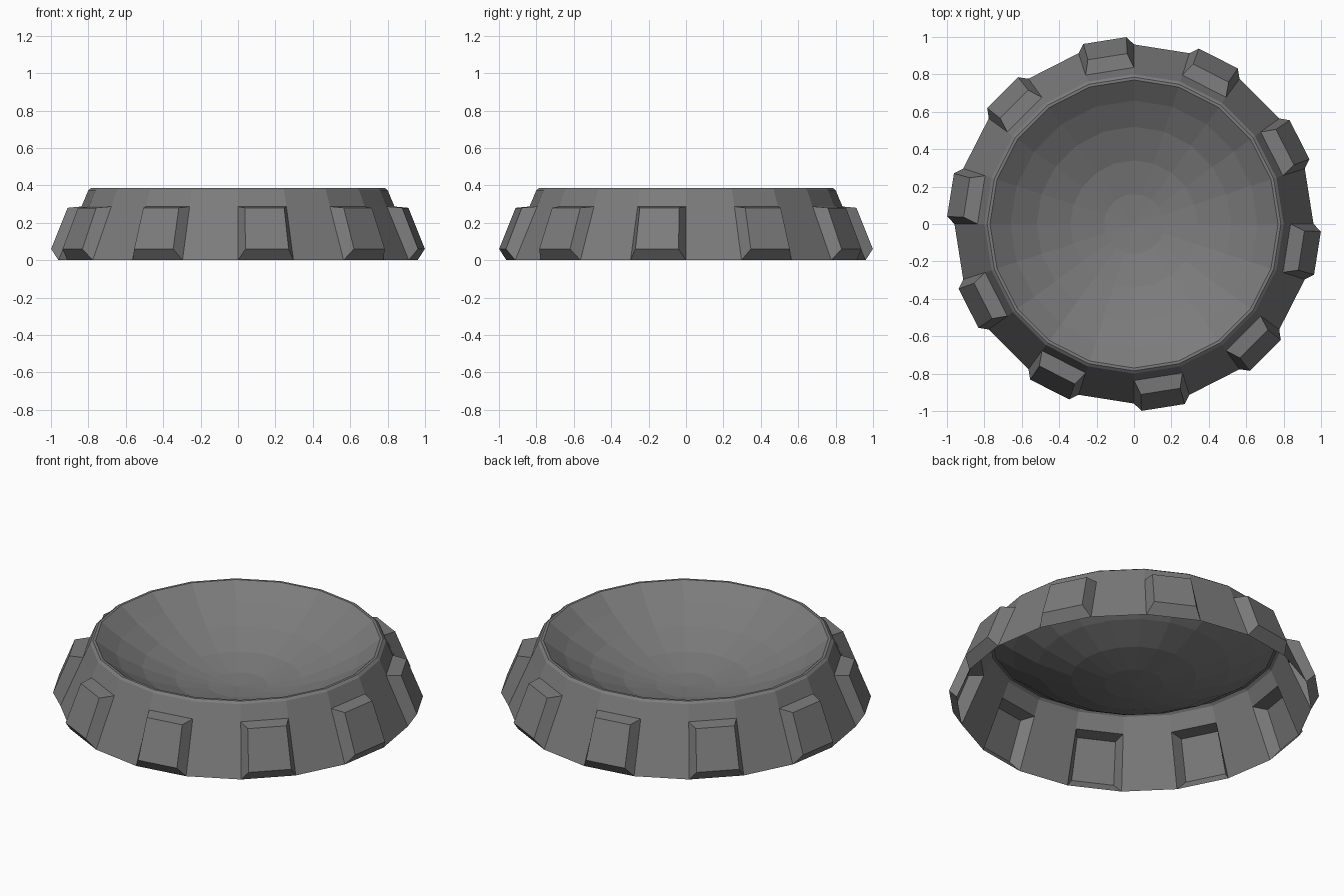
import bpy, bmesh
from math import radians, cos, sin, sqrt

if "Cube" in bpy.data.objects:
    bpy.data.objects.remove(bpy.data.objects["Cube"])

SIDES = 20
STEP = 360 / SIDES

dark = bpy.data.materials.new("dark_grey")
dark.diffuse_color = (0.2, 0.2, 0.2, 1)
dark.use_nodes = True
dark.node_tree.nodes["Principled BSDF"].inputs["Base Color"].default_value = dark.diffuse_color


def pt(r, deg, z):
    a = radians(deg)
    return (r * cos(a), r * sin(a), z)


def make_object(name, bm):
    mesh = bpy.data.meshes.new(name)
    bm.to_mesh(mesh)
    bm.free()
    mesh.materials.append(dark)
    obj = bpy.data.objects.new(name, mesh)
    bpy.context.collection.objects.link(obj)
    return obj


def lathe(bm, profile):
    """Faceted open surface of revolution; returns rings of verts and rows of quads."""
    rings = [[bm.verts.new(pt(r, i * STEP, z)) for i in range(SIDES)] for r, z in profile]
    rows = []
    for lo, hi in zip(rings, rings[1:]):
        rows.append([bm.faces.new((lo[i], lo[(i + 1) % SIDES], hi[(i + 1) % SIDES], hi[i]))
                     for i in range(SIDES)])
    return rings, rows


# Tapered outer ring, open underneath, with a narrow bevelled rim
bm = bmesh.new()
rings, rows = lathe(bm, [(0.96, 0), (0.837, 0.287), (0.80, 0.374),
                         (0.785, 0.386), (0.77, 0.386)])

# Raised hollow block on every second wall panel
for i in range(1, SIDES, 2):
    panel = rows[0][i]
    base = list(panel.verts)
    a, b = i * STEP + 2.3, (i + 1) * STEP - 2.3
    outer = [bm.verts.new(p) for p in (pt(1.0, a, 0.06), pt(1.0, b, 0.06),
                                       pt(0.912, b, 0.28), pt(0.912, a, 0.28))]
    bm.faces.remove(panel)
    bm.faces.new(outer)
    for k in range(4):
        n = (k + 1) % 4
        bm.faces.new((base[k], base[n], outer[n], outer[k]))
make_object("outer_ring", bm)

# Shallow dish: faceted spherical cap hung from the rim
bm = bmesh.new()
R, RIM_R, RIM_Z = 1.2, 0.77, 0.386
centre = RIM_Z + sqrt(R * R - RIM_R ** 2)
profile = [(r, centre - sqrt(R * R - r * r)) for r in (RIM_R, 0.66, 0.52, 0.34, 0.16)]
rings, rows = lathe(bm, profile)
tip = bm.verts.new((0, 0, centre - R))
for i in range(SIDES):
    bm.faces.new((rings[-1][i], rings[-1][(i + 1) % SIDES], tip))
make_object("dish", bm)
